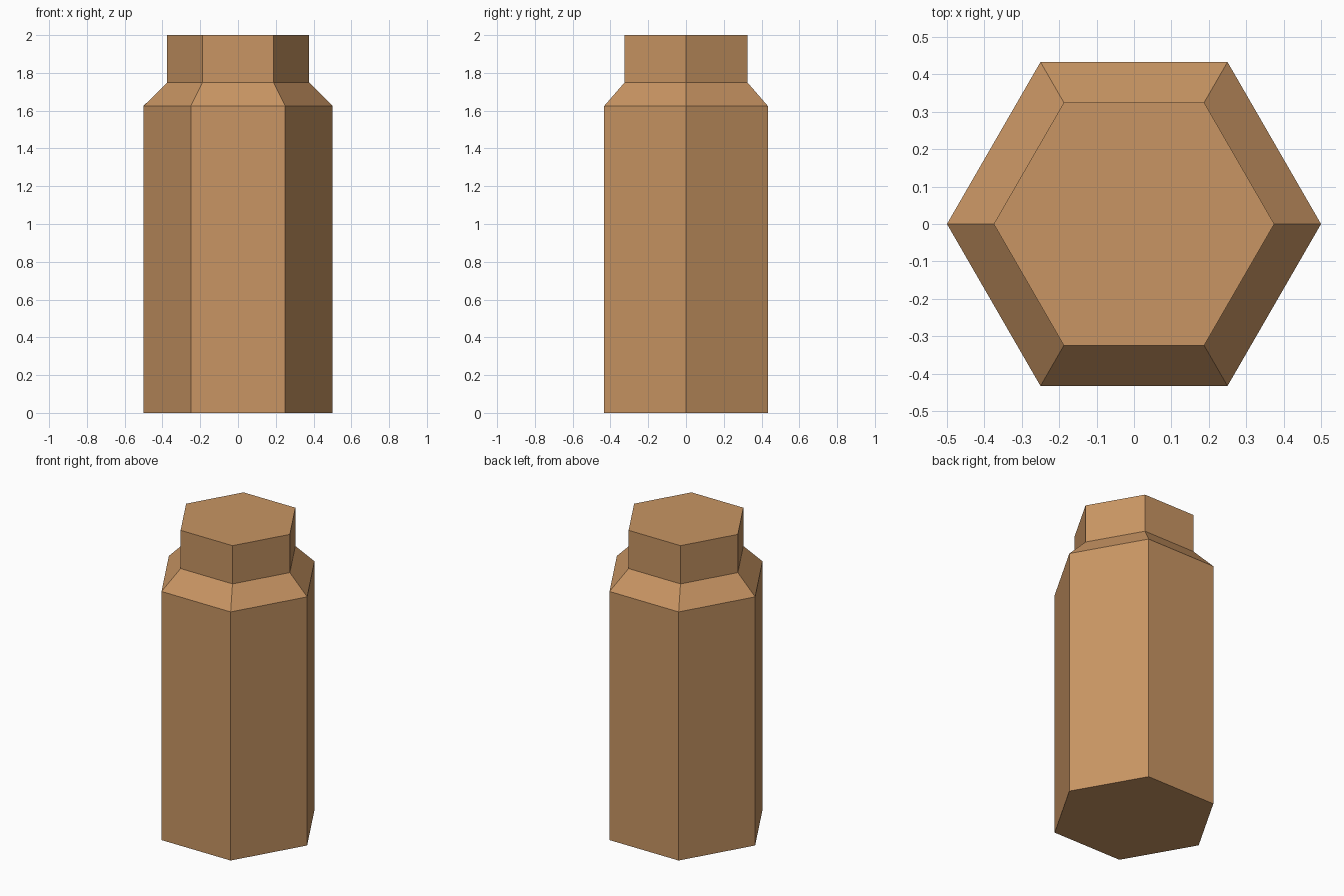
import bpy, bmesh, math

if "Cube" in bpy.data.objects:
    bpy.data.objects.remove(bpy.data.objects["Cube"])

SIDES = 6
# (radius, height) rings: base, shoulder start, neck start, neck top
PROFILE = [(0.5, 0.0), (0.5, 1.625), (0.375, 1.75), (0.375, 2.0)]

mat = bpy.data.materials.new("tan_brown")
mat.diffuse_color = (0.58, 0.30, 0.125, 1.0)
mat.use_nodes = True
mat.node_tree.nodes["Principled BSDF"].inputs["Base Color"].default_value = mat.diffuse_color

# Hexagonal bottle: rings stacked along the profile, closed at both ends
bm = bmesh.new()
rings = []
for r, z in PROFILE:
    rings.append([bm.verts.new((r * math.cos(math.tau * i / SIDES),
                                r * math.sin(math.tau * i / SIDES), z))
                  for i in range(SIDES)])
for low, high in zip(rings, rings[1:]):
    for i in range(SIDES):
        j = (i + 1) % SIDES
        bm.faces.new((low[i], low[j], high[j], high[i]))
bm.faces.new(rings[0][::-1])
bm.faces.new(rings[-1])
bmesh.ops.recalc_face_normals(bm, faces=bm.faces)

mesh = bpy.data.meshes.new("hexagonal_bottle")
bm.to_mesh(mesh)
bm.free()
mesh.materials.append(mat)
bottle = bpy.data.objects.new("hexagonal_bottle", mesh)
bpy.context.collection.objects.link(bottle)
